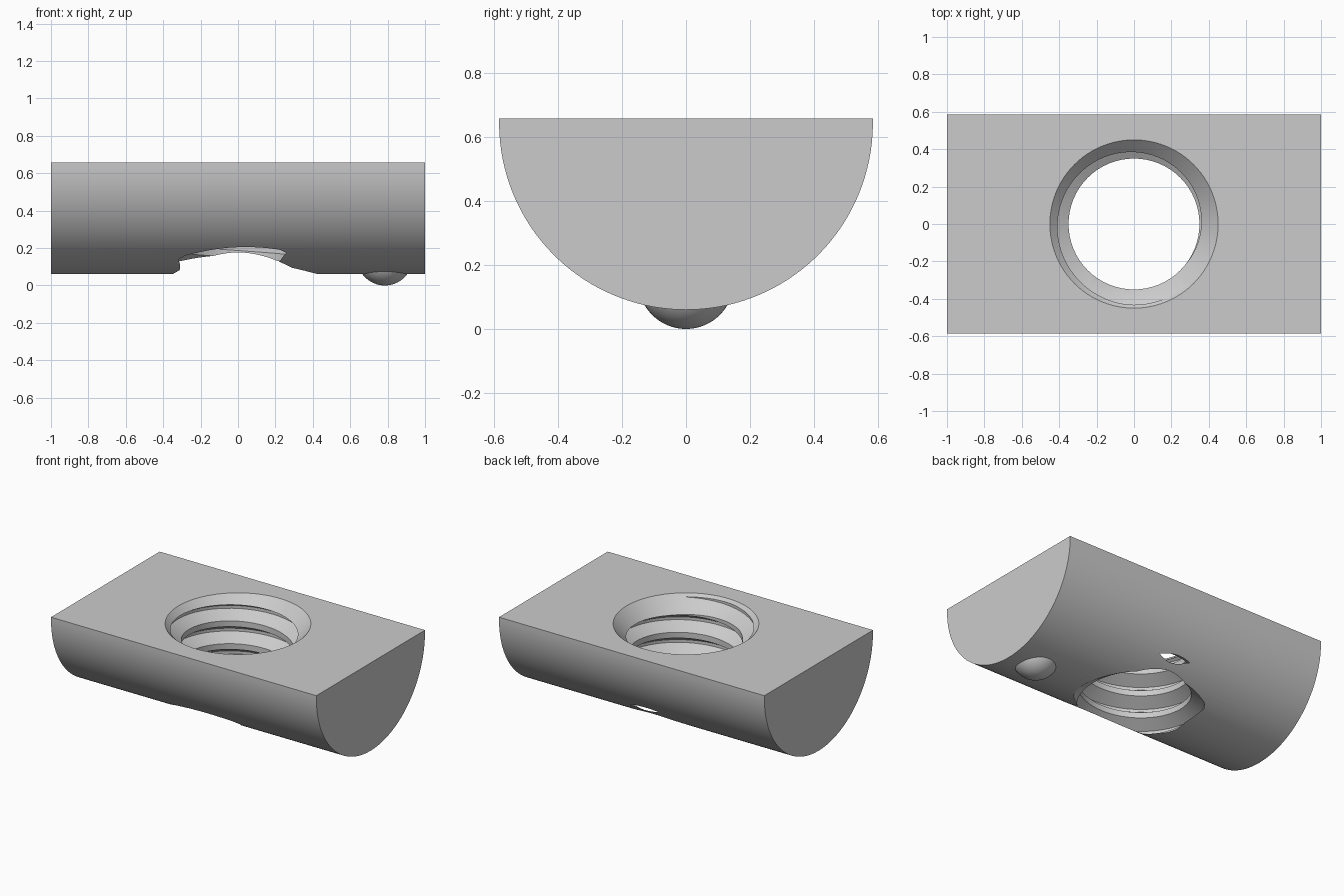
import bpy, bmesh
from math import sin, cos, pi, asin

if "Cube" in bpy.data.objects:
    bpy.data.objects.remove(bpy.data.objects["Cube"])

TOP, R, CZ = 0.658, 0.585, 0.645            # flat face height, round radius, round centre
MINOR, MAJOR, PITCH, PHASE = 0.35, 0.432, 0.155, 0.206


def add_object(name, bm):
    bmesh.ops.recalc_face_normals(bm, faces=bm.faces[:])
    mesh = bpy.data.meshes.new(name)
    bm.to_mesh(mesh)
    bm.free()
    ob = bpy.data.objects.new(name, mesh)
    bpy.context.collection.objects.link(ob)
    return ob


# Nut body: half-round profile extruded along x
bm = bmesh.new()
a0 = asin((TOP - CZ) / R)
n = 72
arc = [pi - a0 + (pi + 2 * a0) * i / n for i in range(n + 1)]
face = bm.faces.new([bm.verts.new((-1, R * cos(a), CZ + R * sin(a))) for a in arc])
ext = bmesh.ops.extrude_face_region(bm, geom=[face])
bmesh.ops.translate(bm, vec=(2, 0, 0),
                    verts=[g for g in ext["geom"] if isinstance(g, bmesh.types.BMVert)])
body = add_object("slot_nut_body", bm)

# Detent ball under one end
bm = bmesh.new()
bmesh.ops.create_uvsphere(bm, u_segments=48, v_segments=32, radius=0.15)
bmesh.ops.translate(bm, vec=(0.785, 0, 0.15), verts=bm.verts[:])
ball = add_object("detent_ball", bm)

# Thread cutter: groove profile swept along a right-handed helix
bm = bmesh.new()
profile = [(MINOR, -1 / 2), (MINOR, -3 / 8), (MAJOR, -1 / 16),
           (MAJOR, 1 / 16), (MINOR, 3 / 8), (MINOR, 1 / 2)]
seg, turns, first = 64, 8, -3
prev = None
for i in range(seg * turns + 1):
    a = 2 * pi * i / seg
    z = PHASE + PITCH * (first + i / seg)
    ring = [bm.verts.new((r * cos(a), r * sin(a), z + PITCH * h)) for r, h in profile]
    if prev:
        for k in range(len(profile) - 1):
            bm.faces.new((prev[k], ring[k], ring[k + 1], prev[k + 1]))
    prev = ring
bmesh.ops.remove_doubles(bm, verts=bm.verts[:], dist=1e-4)
# close both ends with fans to the axis
rim = [e for e in bm.edges if e.is_boundary]
low = bm.verts.new((0, 0, PHASE + PITCH * first))
high = bm.verts.new((0, 0, PHASE + PITCH * (first + turns)))
for e in rim:
    u, v = e.verts
    bm.faces.new((u, v, low if u.co.z < TOP / 2 else high))
thread = add_object("thread_cutter", bm)

# Countersink cutter: 45 degree cone at the top opening
bm = bmesh.new()
bmesh.ops.create_cone(bm, cap_ends=True, segments=96, radius1=0.30, radius2=0.55, depth=0.25)
bmesh.ops.translate(bm, vec=(0, 0, TOP + 0.1 - 0.125), verts=bm.verts[:])
sink = add_object("countersink_cutter", bm)

# Combine the parts and drop the helpers
bpy.context.view_layer.objects.active = body
body.select_set(True)
for helper, op in ((ball, 'UNION'), (thread, 'DIFFERENCE'), (sink, 'DIFFERENCE')):
    helper.hide_render = True
    mod = body.modifiers.new(helper.name, 'BOOLEAN')
    mod.operation, mod.object, mod.solver = op, helper, 'EXACT'
    bpy.ops.object.modifier_apply(modifier=mod.name)
    bpy.data.objects.remove(helper)

bpy.ops.object.shade_smooth_by_angle(angle=0.45)
